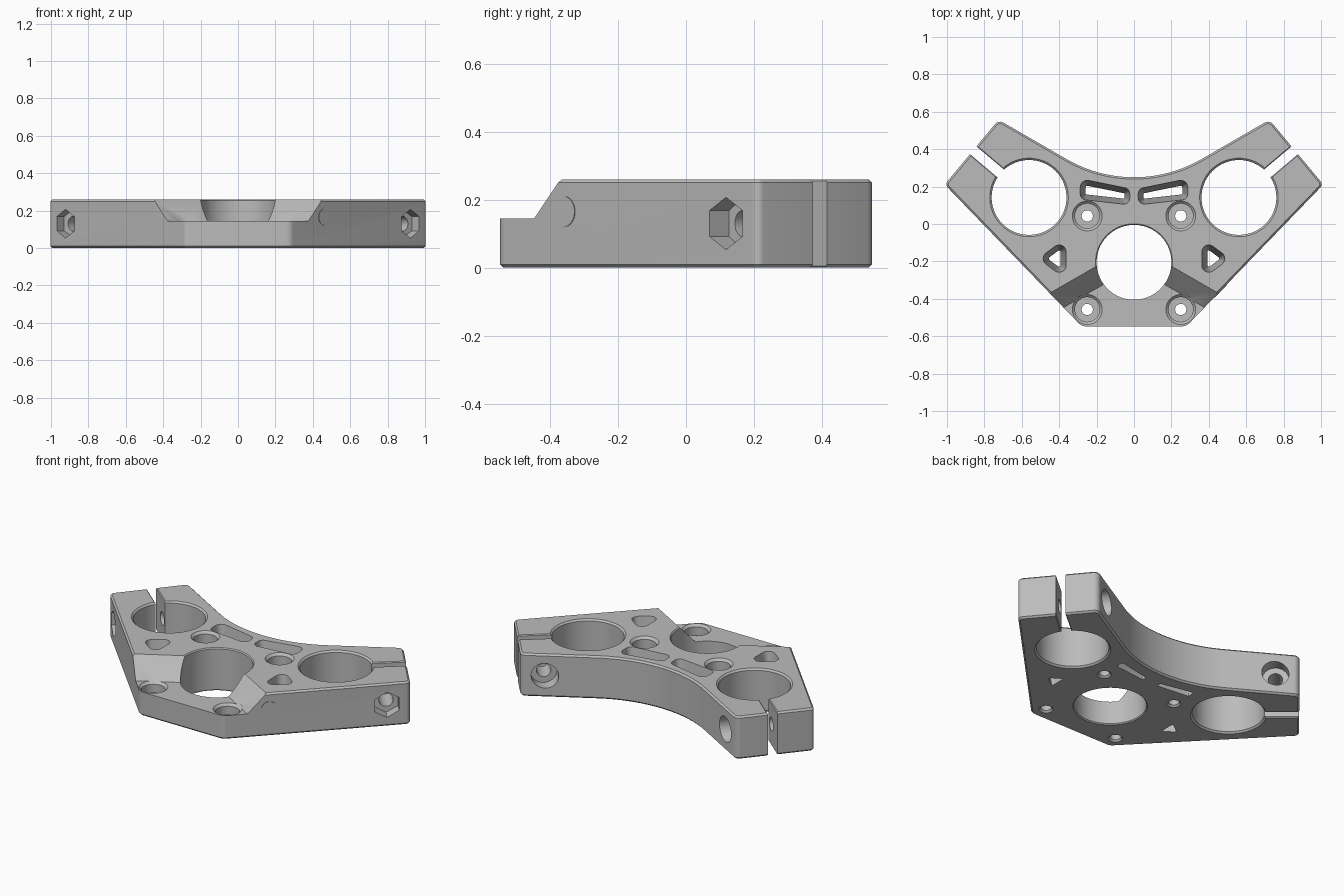
import bpy, bmesh, math
from mathutils import Vector, Matrix

if "Cube" in bpy.data.objects:
    bpy.data.objects.remove(bpy.data.objects["Cube"], do_unlink=True)

H = 0.26        # plate thickness
STEP = 0.145    # height of the lowered front pad
CH = 0.01       # edge chamfer

grey = bpy.data.materials.new("satin grey")
grey.use_nodes = True
colour = (0.5, 0.5, 0.5, 1)
grey.diffuse_color = colour
grey.node_tree.nodes["Principled BSDF"].inputs["Base Color"].default_value = colour


def circle(x, y, r, n=64):
    return [Vector((x + r * math.cos(math.tau * i / n), y + r * math.sin(math.tau * i / n)))
            for i in range(n)]


def fillet(corners, steps=6):
    """Round each (x, y, radius) corner of a closed outline."""
    out = []
    for i, (x, y, r) in enumerate(corners):
        p = Vector((x, y))
        a = (Vector(corners[i - 1][:2]) - p).normalized()
        b = (Vector(corners[(i + 1) % len(corners)][:2]) - p).normalized()
        if r == 0:
            out.append(p)
            continue
        half = a.angle(b) / 2
        centre = p + (a + b).normalized() * r / math.sin(half)
        start = p + a * r / math.tan(half) - centre
        end = p + b * r / math.tan(half) - centre
        sweep = math.pi - 2 * half
        for k in range(steps + 1):
            t = k / steps
            out.append(centre + (start * math.sin((1 - t) * sweep) + end * math.sin(t * sweep))
                       / math.sin(sweep))
    return out


def offset(pts, d):
    """Grow a counter-clockwise outline by d."""
    out = []
    for i, p in enumerate(pts):
        e1 = (p - pts[i - 1]).normalized()
        e2 = (pts[(i + 1) % len(pts)] - p).normalized()
        n1, n2 = Vector((e1.y, -e1.x)), Vector((e2.y, -e2.x))
        out.append(p + (n1 + n2) * d / (1 + n1.dot(n2)))
    return out


def loft(name, layers, matrix=Matrix(), side=1):
    """Solid through stacked (z, outline) layers; side=-1 mirrors it in x."""
    bm = bmesh.new()
    rings = []
    for z, pts in layers:
        ring = []
        for p in pts:
            co = matrix @ Vector((p.x, p.y, z))
            co.x *= side
            ring.append(bm.verts.new(co))
        rings.append(ring)
    n = len(rings[0])
    for lo, hi in zip(rings, rings[1:]):
        for i in range(n):
            j = (i + 1) % n
            bm.faces.new((lo[i], lo[j], hi[j], hi[i]))
    bm.faces.new(rings[0][::-1])
    bm.faces.new(rings[-1])
    bmesh.ops.recalc_face_normals(bm, faces=bm.faces)
    mesh = bpy.data.meshes.new(name)
    bm.to_mesh(mesh)
    bm.free()
    mesh.materials.append(grey)
    ob = bpy.data.objects.new(name, mesh)
    bpy.context.scene.collection.objects.link(ob)
    return ob


def through(name, pts, side=1, c=CH):
    """Through-cut with a chamfer at both rims."""
    e = 0.02
    wide = offset(pts, c + e)
    return loft(name, [(-e, wide), (c, pts), (H - c, pts), (H + e, wide)], side=side)


# Plate outline: straight flanks, angled arm ends, concave rear arc
half = [(0.28, -0.547, 0.05), (1.012, 0.211, 0.025), (0.724, 0.557, 0.035)]
R = 0.72
arc = [(R * math.sin(a), 0.25 + R * (1 - math.cos(a)), 0)
       for a in [math.radians(30 - 2.5 * i) for i in range(25)]]
outline = fillet(half + arc + [(-x, y, r) for x, y, r in reversed(half)])
inner = offset(outline, -CH)
plate = loft("clamp_plate", [(0, inner), (CH, outline), (H - CH, outline), (H, inner)])

cutters = []

# Lowered front pad with sloping shoulders
def vee(apex):
    return [Vector(p) for p in ((0, apex), (-1.2, apex - 0.69), (-1.2, -1.5),
                                (1.2, -1.5), (1.2, apex - 0.69))]
top = 0.32
cutters.append(loft("pad_cut", [(STEP, vee(-0.23)), (top, vee(-0.23 + (top - STEP) * 1.04))]))

# Centre bore
cutters.append(through("centre_bore", circle(0, -0.205, 0.2, 96), c=0.006))

bore = Vector((0.561, 0.142))
ang = math.radians(40.2)
along = Vector((math.cos(ang), math.sin(ang)))
across = Vector((-along.y, along.x))

# Bolt frame: local z runs through the clamp arm, local x points up
axis = across.to_3d()
up = Vector((0, 0, 1))
bolt = Matrix((up, axis.cross(up), axis)).transposed().to_4x4()
bolt.translation = (0.92, 0.12, 0.13)

for s in (1, -1):
    # Clamp bore and its slit
    cutters.append(through("clamp_bore", circle(*bore, 0.2, 96), s))
    w = across * 0.027
    slit = [bore - w, bore + along * 0.7 - w, bore + along * 0.7 + w, bore + w]
    cutters.append(through("clamp_slit", slit, s, 0.005))

    # Tapered lightening pockets
    tri = fillet([(0.36, -0.30, 0.04), (0.515, -0.185, 0.04), (0.36, -0.07, 0.04)])
    slot = fillet([(0.02, 0.10, 0.035), (0.29, 0.13, 0.035), (0.29, 0.245, 0.04), (0.02, 0.19, 0.035)])
    for name, pts in (("triangle_pocket", tri), ("slot_pocket", slot)):
        cutters.append(loft(name, [(-0.02, offset(pts, -0.033)), (CH, offset(pts, -0.031)),
                                   (H + 0.02, pts)], side=s))

    # Screw holes with chamfered counterbores
    for y, rim in ((0.043, H), (-0.457, STEP)):
        radii = ((-0.02, 0.06), (CH, 0.03), (0.08, 0.03), (0.0801, 0.066),
                 (rim - 0.014, 0.066), (rim, 0.08), (rim + 0.01, 0.09))
        cutters.append(loft("screw_hole", [(z, circle(0.25, y, r, 40)) for z, r in radii], side=s))

    # Clamp bolt hole, nut recess and head counterbore
    for name, r, lo, hi, n in (("bolt_hole", 0.04, -0.2, 0.7, 32),
                               ("nut_recess", 0.077, -0.2, 0.065, 6),
                               ("head_recess", 0.075, 0.41, 0.7, 40)):
        ring = circle(0, 0, r, n)
        cutters.append(loft(name, [(lo, ring), (hi, ring)], bolt, s))

# Cut everything in order
for c in cutters:
    c.hide_render = True
    mod = plate.modifiers.new(c.name, "BOOLEAN")
    mod.operation = "DIFFERENCE"
    mod.solver = "EXACT"
    mod.object = c
bpy.context.view_layer.objects.active = plate
plate.select_set(True)
for mod in list(plate.modifiers):
    bpy.ops.object.modifier_apply(modifier=mod.name)
for c in cutters:
    bpy.data.objects.remove(c, do_unlink=True)

# Plugged side screw: a thin disc seated flush in the left flank
flank = Vector((0.732, 0.758, 0)).normalized()
normal = Vector((flank.y, -flank.x, 0))
seat = Matrix((up, normal.cross(up), normal)).transposed().to_4x4()
seat.translation = Vector((0.28, -0.547, 0.165)) + flank * 0.262
plug = loft("side_plug", [(-0.03, circle(0, 0, 0.045, 32)), (0.003, circle(0, 0, 0.045, 32))], seat)

for ob in (plate, plug):
    bpy.ops.object.select_all(action="DESELECT")
    bpy.context.view_layer.objects.active = ob
    ob.select_set(True)
    bpy.ops.object.shade_smooth_by_angle(angle=math.radians(25))
